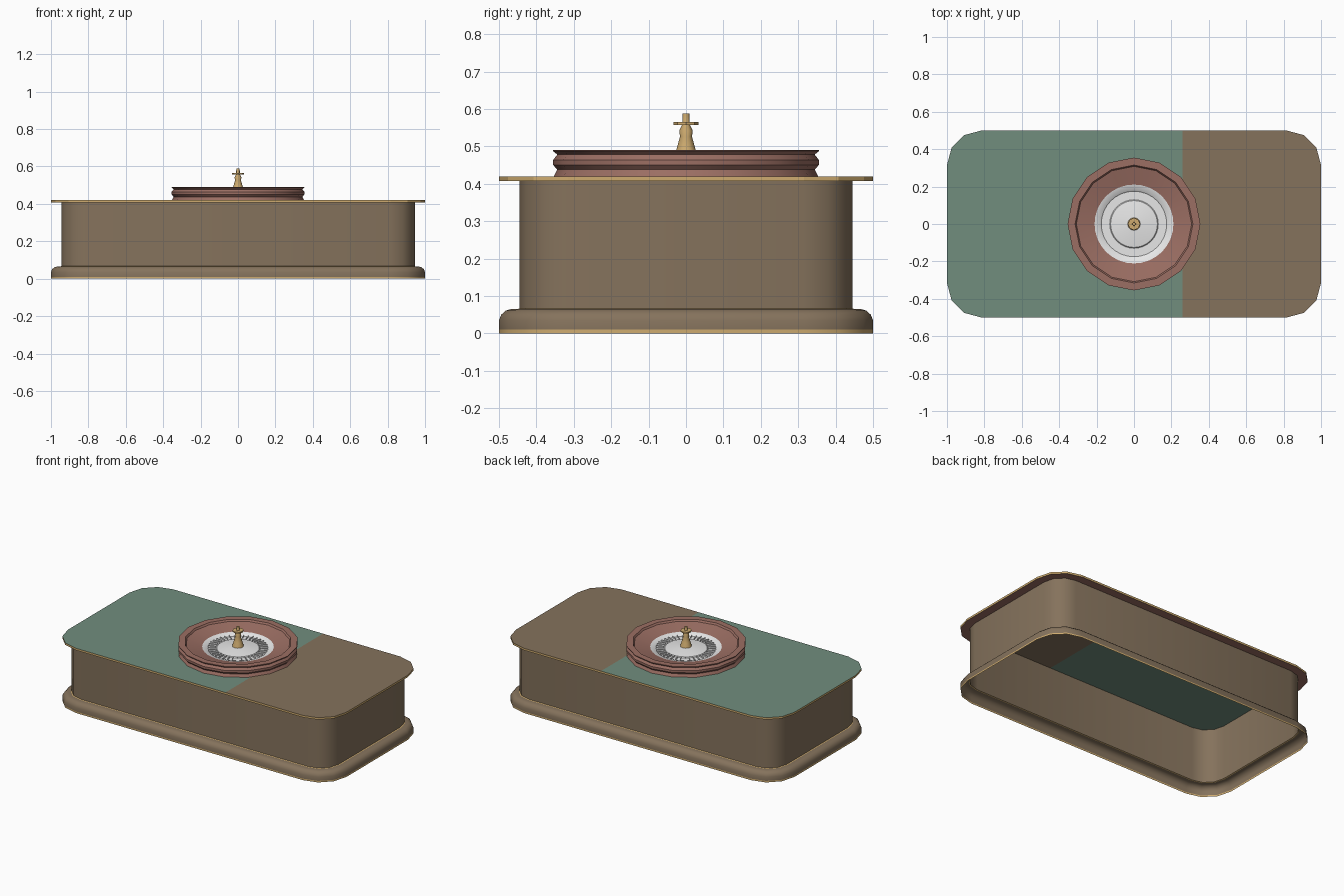
import bpy, bmesh, math

if "Cube" in bpy.data.objects:
    bpy.data.objects.remove(bpy.data.objects["Cube"], do_unlink=True)


def material(name, r, g, b):
    m = bpy.data.materials.new(name)
    m.use_nodes = True
    m.diffuse_color = (r, g, b, 1)
    m.node_tree.nodes["Principled BSDF"].inputs["Base Color"].default_value = (r, g, b, 1)
    return m


WOOD = material("walnut_wood", 0.235, 0.17, 0.108)
FELT = material("green_felt", 0.165, 0.27, 0.207)
RED = material("red_wood", 0.33, 0.157, 0.125)
GOLD = material("gold", 0.62, 0.41, 0.16)
WHITE = material("white", 0.8, 0.8, 0.8)


def finish(name, bm, mats, smooth=True):
    mesh = bpy.data.meshes.new(name)
    bm.to_mesh(mesh)
    bm.free()
    for m in mats:
        mesh.materials.append(m)
    ob = bpy.data.objects.new(name, mesh)
    bpy.context.collection.objects.link(ob)
    if smooth:
        bpy.ops.object.select_all(action='DESELECT')
        ob.select_set(True)
        bpy.context.view_layer.objects.active = ob
        bpy.ops.object.shade_smooth_by_angle(angle=math.radians(35))
    return ob


def outline(inset, z, radius=0.185, steps=3):
    """Counter-clockwise rounded rectangle, inset from the table edge."""
    pts = []
    for q, (sx, sy) in enumerate(((1, 1), (-1, 1), (-1, -1), (1, -1))):
        for i in range(steps + 1):
            a = math.pi / 2 * (q + i / steps)
            r = radius - inset
            pts.append((sx * (1 - radius) + r * math.cos(a),
                        sy * (0.5 - radius) + r * math.sin(a), z))
    return pts


def circle(r, z, sides):
    return [(r * math.cos(math.tau * i / sides), r * math.sin(math.tau * i / sides), z)
            for i in range(sides)]


def loft(name, rings, mat, cap=False, smooth=True):
    bm = bmesh.new()
    loops = [[bm.verts.new(p) for p in ring] for ring in rings]
    for a, b in zip(loops, loops[1:]):
        for i in range(len(a)):
            j = (i + 1) % len(a)
            bm.faces.new((a[i], a[j], b[j], b[i]))
    if cap:
        bm.faces.new(loops[-1])
    return finish(name, bm, [mat], smooth)


def shell(name, profile, mat, **kw):
    return loft(name, [outline(i, z) for i, z in profile], mat, **kw)


def lathe(name, profile, mat, sides, **kw):
    return loft(name, [circle(r, z, sides) for r, z in profile], mat, **kw)


# Table base and body
shell("foot_trim", [(0, 0), (0, 0.01)], GOLD)
shell("base_moulding", [(0, 0.01), (0, 0.035), (0.006, 0.05), (0.018, 0.061),
                        (0.032, 0.065), (0.049, 0.065)], WOOD)
shell("base_trim", [(0.049, 0.065), (0.055, 0.067)], GOLD)
shell("table_body", [(0.055, 0.067), (0.055, 0.419)], WOOD)

# Table top: underside, gold edge, and a two-colour surface
shell("top_underside", [(0.055, 0.407), (0, 0.407)], RED)
shell("top_edge", [(0, 0.407), (0, 0.42)], GOLD, smooth=False)
bm = bmesh.new()
bm.faces.new([bm.verts.new(p) for p in outline(0, 0.42)])
bmesh.ops.bisect_plane(bm, geom=bm.verts[:] + bm.edges[:] + bm.faces[:],
                       plane_co=(0.26, 0, 0), plane_no=(1, 0, 0))
for f in bm.faces:
    f.material_index = 0 if f.calc_center_median().x < 0.26 else 1
finish("table_top", bm, [FELT, WOOD], smooth=False)

# Wheel bowl with grooved rim
lathe("wheel_bowl", [(0.353, 0.42), (0.344, 0.438), (0.355, 0.45), (0.355, 0.464),
                     (0.344, 0.478), (0.355, 0.487), (0.355, 0.49), (0.315, 0.49),
                     (0.308, 0.479), (0.19, 0.45)], RED, 16)

# Wheel dish with raised centre
lathe("wheel_dish", [(0.211, 0.457), (0.18, 0.449), (0.175, 0.444), (0.13, 0.444),
                     (0.125, 0.449), (0.03, 0.463)], WHITE, 32, cap=True)

# Pocket dividers
bm = bmesh.new()
COUNT = 38
for k in range(COUNT):
    a = math.tau * k / COUNT
    c, s = math.cos(a), math.sin(a)
    bm.faces.new([bm.verts.new((r * c, r * s, z)) for r, z in
                  ((0.13, 0.444), (0.178, 0.444), (0.178, 0.454), (0.13, 0.454))])
finish("pocket_dividers", bm, [WHITE], smooth=False)

# Spindle and its handle disc
lathe("spindle", [(0.036, 0.455), (0.033, 0.468), (0.026, 0.49), (0.016, 0.526),
                  (0.018, 0.542), (0.01, 0.558), (0.009, 0.588)], GOLD, 12, cap=True)
lathe("spindle_disc", [(0.009, 0.557), (0.033, 0.557), (0.033, 0.565),
                       (0.009, 0.565)], GOLD, 8)
